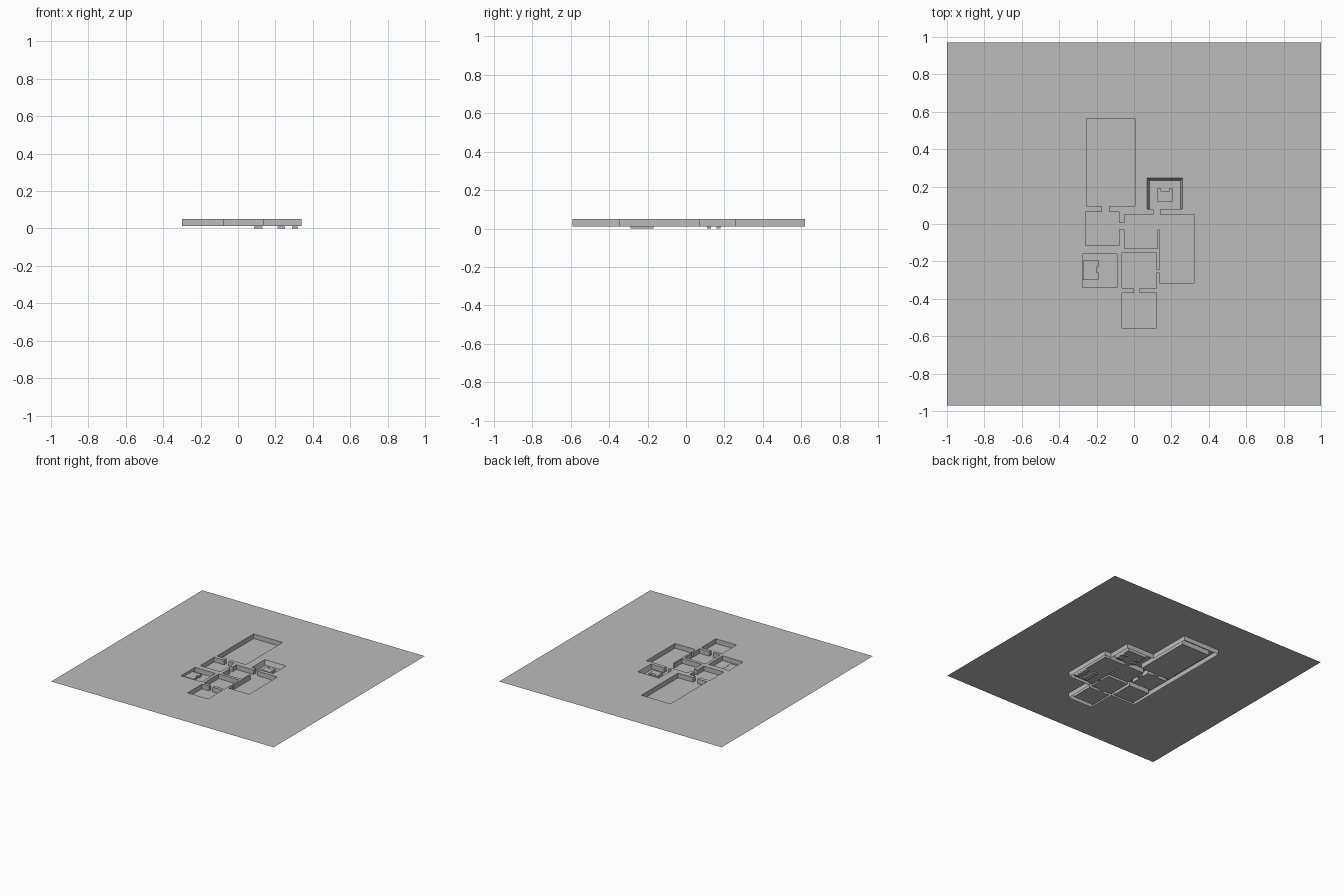
import bpy, bmesh

if "Cube" in bpy.data.objects:
    bpy.data.objects.remove(bpy.data.objects["Cube"])

TOP, FLOOR = 0.05, 0.012
HALF_X, HALF_Y = 1.0, 0.97

stone = bpy.data.materials.new("grey stone")
stone.use_nodes = True
grey = (0.5, 0.5, 0.5, 1)
stone.diffuse_color = grey
stone.node_tree.nodes["Principled BSDF"].inputs["Base Color"].default_value = grey

# Sunken rooms: x min, x max, y min, y max
shrine = (0.07, 0.26, 0.08, 0.245)
rooms = [
    (-0.255, 0.005, 0.095, 0.565),   # great hall
    (-0.26, -0.08, -0.115, 0.065),   # west room
    (-0.05, 0.125, -0.13, 0.05),     # centre room
    (0.135, 0.32, -0.315, 0.05),     # east hall
    (-0.065, 0.12, -0.345, -0.155),  # south room
    (-0.065, 0.12, -0.555, -0.37),   # entrance room
    (-0.275, -0.09, -0.34, -0.16),   # south west room
    shrine,
]
# Doorways that join the rooms
doors = [
    (-0.17, -0.13, 0.065, 0.095),
    (-0.08, -0.05, -0.03, 0.005),
    (0.125, 0.135, -0.03, 0.05),
    (0.105, 0.14, 0.05, 0.08),
    (0.0, 0.03, -0.37, -0.345),
    (0.12, 0.135, -0.26, -0.245),
]
openings = rooms + doors


def make_object(name, quads):
    """Join quads into one flat-shaded mesh."""
    bm = bmesh.new()
    for quad in quads:
        bm.faces.new([bm.verts.new(p) for p in quad])
    bmesh.ops.remove_doubles(bm, verts=bm.verts, dist=0.0005)
    bmesh.ops.dissolve_limit(bm, angle_limit=0.01, verts=bm.verts, edges=bm.edges)
    bmesh.ops.triangulate(bm, faces=[f for f in bm.faces if len(f.verts) > 4])
    mesh = bpy.data.meshes.new(name)
    bm.to_mesh(mesh)
    bm.free()
    mesh.materials.append(stone)
    obj = bpy.data.objects.new(name, mesh)
    bpy.context.collection.objects.link(obj)
    return obj


def prism(name, outline, z0, z1, capped=True):
    """Raise an outline between two heights, optionally with end caps."""
    pairs = zip(outline, outline[1:] + outline[:1])
    quads = [[(*a, z0), (*b, z0), (*b, z1), (*a, z1)] for a, b in pairs]
    if capped:
        quads.append([(*p, z1) for p in outline])
        quads.append([(*p, z0) for p in reversed(outline)])
    return make_object(name, quads)


def rectangle(x0, x1, y0, y1):
    return [(x0, y0), (x1, y0), (x1, y1), (x0, y1)]


def is_open(x, y):
    return any(a < x < b and c < y < d for a, b, c, d in openings)


def low(x, y):
    """Floor-level point; the shrine walls lean inwards."""
    a, b, c, d = shrine
    if a <= x <= b and c <= y <= d:
        x += 0.012 * ((x == a) - (x == b))
        y -= 0.012 * (y == d)
    return (x, y, FLOOR)


# Split the site into cells along every opening edge
xs = sorted({-HALF_X, HALF_X} | {v for r in openings for v in r[:2]})
ys = sorted({-HALF_Y, HALF_Y} | {v for r in openings for v in r[2:]})
ground, floors, walls = [], [], []
for x0, x1 in zip(xs, xs[1:]):
    for y0, y1 in zip(ys, ys[1:]):
        cx, cy = (x0 + x1) / 2, (y0 + y1) / 2
        corners = rectangle(x0, x1, y0, y1)
        if not is_open(cx, cy):
            ground.append([(*p, TOP) for p in corners])
            continue
        floors.append([low(*p) for p in corners])
        e = 0.002
        beyond = [(cx, y0 - e), (x1 + e, cy), (cx, y1 + e), (x0 - e, cy)]
        for i, probe in enumerate(beyond):
            if not is_open(*probe):
                a, b = corners[i], corners[(i + 1) % 4]
                walls.append([low(*b), low(*a), (*a, TOP), (*b, TOP)])

make_object("ground", ground)
make_object("room_floors", floors)
make_object("room_walls", walls)

# Outer shell hanging below the ground around all rooms
shell = [
    (-0.30, 0.62), (-0.30, -0.36), (-0.08, -0.36), (-0.08, -0.59),
    (0.14, -0.59), (0.14, -0.345), (0.34, -0.345), (0.34, 0.07),
    (0.28, 0.07), (0.28, 0.26), (0.03, 0.26), (0.03, 0.62),
]
prism("outer_shell", shell, FLOOR, TOP, capped=False)

# Notched furniture blocks
prism("south_west_block", [
    (-0.274, -0.30), (-0.19, -0.30), (-0.19, -0.26), (-0.20, -0.26),
    (-0.20, -0.23), (-0.19, -0.23), (-0.19, -0.195), (-0.274, -0.195),
], FLOOR, 0.03)
prism("shrine_block", [
    (0.125, 0.12), (0.205, 0.12), (0.205, 0.19), (0.187, 0.19),
    (0.187, 0.173), (0.145, 0.173), (0.145, 0.19), (0.125, 0.19),
], FLOOR, 0.03)

# Small footings under the floors
footings = [
    (0.21, 0.25, -0.29, -0.17), (0.29, 0.32, -0.29, -0.17),
    (0.085, 0.13, 0.11, 0.13), (0.085, 0.13, 0.16, 0.18),
    (0.21, 0.25, 0.11, 0.13), (0.21, 0.25, 0.16, 0.18),
]
for i, area in enumerate(footings):
    prism(f"footing_{i + 1}", rectangle(*area), 0, FLOOR - 0.001)
